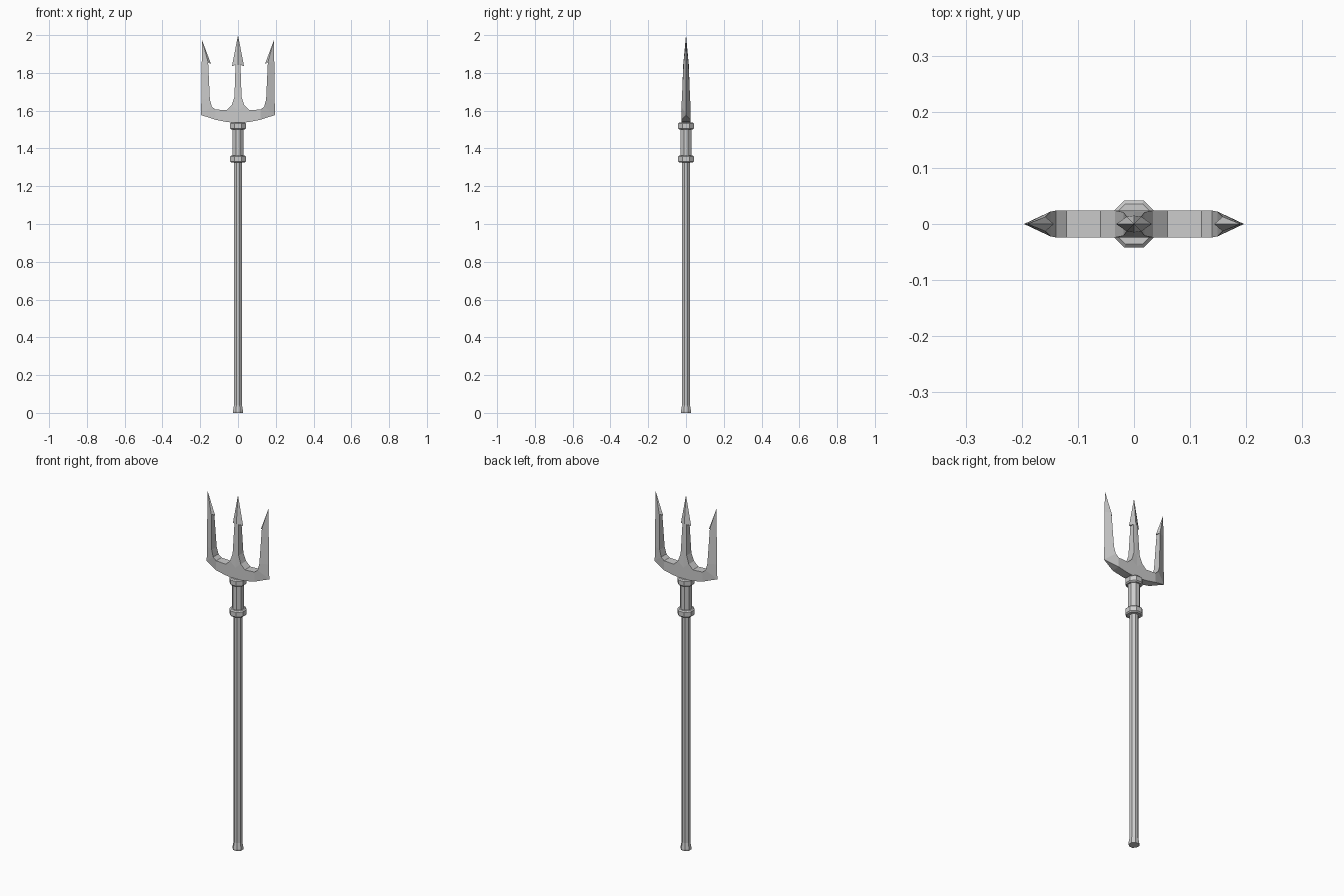
import bpy, bmesh
from math import pi, cos, sin

if "Cube" in bpy.data.objects:
    bpy.data.objects.remove(bpy.data.objects["Cube"])


def lathe(name, rings, n=8):
    """Eight-sided turned part from (apothem, z) rings."""
    bm = bmesh.new()
    loops = []
    for r, z in rings:
        R = r / cos(pi / n)
        loops.append([bm.verts.new((R * cos(2 * pi * (i + .5) / n),
                                    R * sin(2 * pi * (i + .5) / n), z)) for i in range(n)])
    for a, b in zip(loops, loops[1:]):
        for i in range(n):
            j = (i + 1) % n
            bm.faces.new((a[i], a[j], b[j], b[i]))
    bm.faces.new(loops[0][::-1])
    bm.faces.new(loops[-1])
    return finish(name, bm)


def finish(name, bm):
    bmesh.ops.recalc_face_normals(bm, faces=bm.faces)
    me = bpy.data.meshes.new(name)
    bm.to_mesh(me)
    bm.free()
    ob = bpy.data.objects.new(name, me)
    bpy.context.collection.objects.link(ob)
    return ob


# Shaft with flared foot
lathe("shaft", [(.026, 0), (.027, .008), (.021, .042), (.021, 1.335)])
# Sleeve between the two collars
lathe("sleeve", [(.028, 1.35), (.028, 1.52)])
# Collars with bevelled rims
for name, z0, z1 in (("lower_collar", 1.325, 1.363), ("upper_collar", 1.50, 1.538)):
    lathe(name, [(.036, z0), (.042, z0 + .006), (.042, z1 - .006), (.036, z1)])

# Fork head: right half of the front, each point is (x, z, half thickness)
P = {
    "c0": (0, 1.535, .024), "c1": (0, 1.60, .024), "c2": (0, 1.672, .021),
    "c3": (0, 1.842, .015), "tip": (0, 2.0, 0),
    "e1": (.06, 1.603, .024), "e2": (.034, 1.628, .024), "e3": (.019, 1.672, .021),
    "e4": (.013, 1.842, .013), "barb": (.032, 1.835, 0),
    "b1": (.06, 1.54, .024), "b2": (.12, 1.552, .024), "corner": (.196, 1.577, 0),
    "f0": (.12, 1.606, .024), "f1": (.139, 1.622, .024), "f2": (.149, 1.66, .022),
    "f3": (.158, 1.855, .013), "obarb": (.143, 1.847, 0),
    "o2": (.194, 1.66, 0), "o3": (.192, 1.855, 0), "otip": (.19, 1.973, 0),
}
F = ["c0 b1 e1 c1", "c1 e1 e2", "c1 e2 e3 c2", "c2 e3 e4 c3", "c3 e4 barb tip",
     "b1 b2 f0 e1", "b2 corner f1 f0", "corner o2 f2 f1", "o2 o3 f3 f2",
     "o3 otip f3", "f3 otip obarb"]
bm = bmesh.new()
V = {k: bm.verts.new((x, -t, z)) for k, (x, z, t) in P.items()}
for f in F:
    bm.faces.new([V[k] for k in f.split()])
# Side walls run from the open edges back to the middle plane
edges = [e for e in bm.edges if e.is_boundary and max(v.co.x for v in e.verts) > 1e-4]
mid = {}
for e in edges:
    for v in e.verts:
        if v not in mid:
            mid[v] = v if v.co.y > -1e-5 else bm.verts.new((v.co.x, 0, v.co.z))
for e in edges:
    a, b = e.verts
    ring = list(dict.fromkeys((a, b, mid[b], mid[a])))
    if len(ring) > 2:
        bm.faces.new(ring)
bmesh.ops.recalc_face_normals(bm, faces=bm.faces)
# Outward direction is set by the front faces
bm.faces.ensure_lookup_table()
if bm.faces[0].normal.y > 0:
    bmesh.ops.reverse_faces(bm, faces=bm.faces)
me = bpy.data.meshes.new("fork_head")
bm.to_mesh(me)
bm.free()
fork = bpy.data.objects.new("fork_head", me)
bpy.context.collection.objects.link(fork)
mod = fork.modifiers.new("mirror", "MIRROR")
mod.use_axis = (True, True, False)
mod.merge_threshold = .0005
